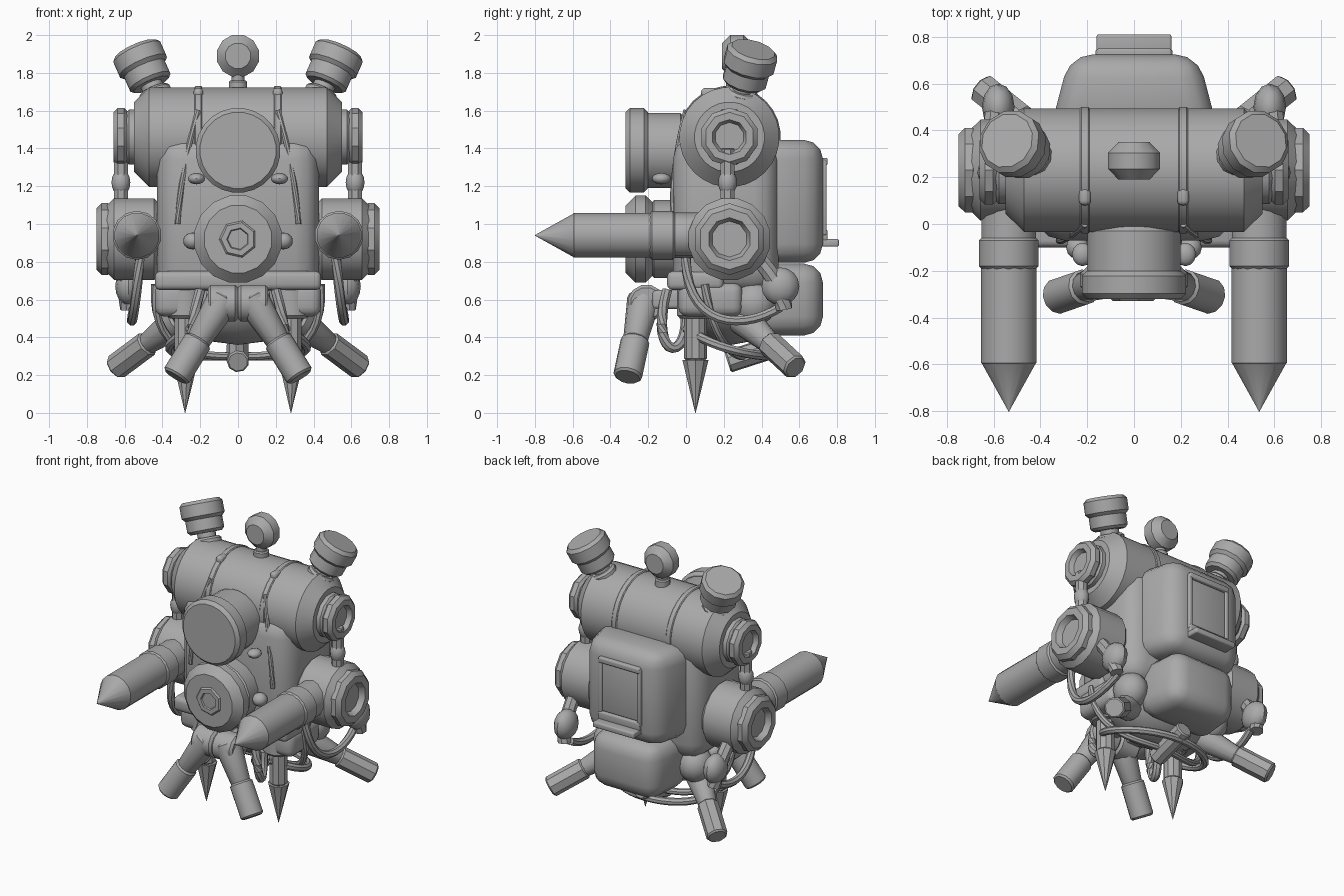
import bpy
import bmesh
import math
from mathutils import Vector

default_cube = bpy.data.objects.get("Cube")
if default_cube:
    bpy.data.objects.remove(default_cube, do_unlink=True)

shade = (.4, .4, .4, 1)
grey = bpy.data.materials.new("plain_grey")
grey.use_nodes = True
grey.diffuse_color = shade
grey.node_tree.nodes["Principled BSDF"].inputs["Base Color"].default_value = shade


def finish(name, bm):
    """Turn a bmesh into a shaded object."""
    bmesh.ops.recalc_face_normals(bm, faces=bm.faces)
    mesh = bpy.data.meshes.new(name)
    bm.to_mesh(mesh)
    bm.free()
    mesh.materials.append(grey)
    part = bpy.data.objects.new(name, mesh)
    bpy.context.collection.objects.link(part)
    bpy.ops.object.select_all(action='DESELECT')
    part.select_set(True)
    bpy.context.view_layer.objects.active = part
    bpy.ops.object.shade_smooth_by_angle(angle=math.radians(35))


def circle(centre, axis, radius, sides):
    turn = Vector(axis).to_track_quat('Z', 'Y')
    angles = [math.tau * (i + .5) / sides for i in range(sides)]
    return [centre + turn @ Vector((math.cos(a), math.sin(a), 0)) * radius for a in angles]


def skin(name, rings):
    """Join equal rings of points into a closed surface."""
    bm = bmesh.new()
    loops = [[bm.verts.new(point) for point in ring] for ring in rings]
    for near, far in zip(loops, loops[1:]):
        for i in range(len(near)):
            bm.faces.new((near[i - 1], near[i], far[i], far[i - 1]))
    bm.faces.new(loops[0])
    bm.faces.new(loops[-1])
    finish(name, bm)


def rod(name, start, end, radius, tip=1, sides=12, chamfer=.15, dish=False):
    """Chamfered round bar; tip scales the far radius, dish sinks the far face."""
    start, end = Vector(start), Vector(end)
    length = (end - start).length
    axis = (end - start) / length
    cut = min(chamfer * radius, length / 3)
    far = radius * tip
    profile = [(0, radius - cut), (cut, radius), (length - cut, far), (length, far - cut * tip)]
    if dish:
        profile += [(length, far * .6), (length - far * .2, far * .5)]
    skin(name, [circle(start + axis * along, axis, r, sides) for along, r in profile])


def spike(name, start, end, radius, sides=9):
    rod(name, start, end, radius, tip=.02, sides=sides, chamfer=.01)


def hose(name, points, radius):
    """Bent tube along a Bezier curve through its control points."""
    points = [Vector(point) for point in points]
    degree, steps = len(points) - 1, 14

    def at(t):
        return sum((p * math.comb(degree, i) * t ** i * (1 - t) ** (degree - i)
                    for i, p in enumerate(points)), Vector())
    path = [at(i / steps) for i in range(steps + 1)]
    rings = []
    for i, centre in enumerate(path):
        tangent = path[min(i + 1, steps)] - path[max(i - 1, 0)]
        rings.append(circle(centre, tangent, radius, 8))
    skin(name, rings)


def box(name, centre, size, bevel=.02, back=1):
    """Rounded box; back scales the width of its rear face."""
    bm = bmesh.new()
    bmesh.ops.create_cube(bm, size=1)
    for v in bm.verts:
        if v.co.y > 0:
            v.co.x *= back
        v.co = [c + p * s for c, p, s in zip(centre, v.co, size)]
    bmesh.ops.bevel(bm, geom=bm.edges[:], offset=bevel, segments=3, profile=.5,
                    affect='EDGES', clamp_overlap=True)
    finish(name, bm)


def ball(name, centre, size):
    bm = bmesh.new()
    bmesh.ops.create_uvsphere(bm, u_segments=12, v_segments=8, radius=1)
    for v in bm.verts:
        v.co = [c + p * s for c, p, s in zip(centre, v.co, size)]
    finish(name, bm)


# Body, horizontal barrel and lower hull
box("body", (0, .21, 1.05), (.86, .56, .84), bevel=.13)
barrel = Vector((0, .23, 1.46))
half = Vector((.55, 0, 0))
rod("upper_barrel", barrel - half, barrel + half, .265, sides=28, chamfer=.3)
ball("lower_hull", (0, .24, .62), (.4, .28, .26))
box("waist", (0, .05, .7), (.88, .3, .1), bevel=.03)

# Front ports
rod("upper_port_neck", (0, 0, 1.39), (0, -.25, 1.39), .2, sides=24)
rod("upper_port_rim", (0, -.2, 1.39), (0, -.32, 1.39), .225, sides=24, chamfer=.1)
rod("lower_port_neck", (0, 0, .92), (0, -.2, .92), .21, sides=16)
rod("lower_port_rim", (0, -.16, .92), (0, -.32, .92), .235, sides=16, chamfer=.25)
rod("lower_port_boss", (0, -.3, .92), (0, -.33, .92), .1, sides=7, dish=True)

# Back packs and framed hatch
box("back_pack", (0, .56, 1.12), (.72, .33, .65), bevel=.1, back=.76)
box("lower_back_pack", (0, .54, .6), (.58, .37, .38), bevel=.1, back=.86)
box("hatch", (0, .71, 1.14), (.28, .05, .34), bevel=.01)
for x in (-.15, .15):
    box("hatch_side_rail", (x, .71, 1.14), (.03, .07, .4), bevel=.01)
box("hatch_top_rail", (0, .71, 1.33), (.32, .08, .04), bevel=.01)
box("hatch_sill", (0, .71, .94), (.32, .08, .06), bevel=.01)
box("hatch_ledge", (0, .76, .9), (.32, .1, .04), bevel=.01)

# Centre lamp and underside nozzle
rod("centre_lamp_foot", (0, .26, 1.68), (0, .26, 1.76), .05)
rod("centre_lamp_stalk", (0, .26, 1.7), (0, .26, 1.85), .035)
rod("centre_lamp", (0, .35, 1.89), (0, .19, 1.89), .115, chamfer=.4)
rod("under_nozzle", (0, .5, .36), (0, .22, .27), .06, sides=9)

for side, s in (("left_", 1), ("right_", -1)):
    # Tilted top lamp, stacked along its own axis
    lamp = Vector((s * .42, .28, 1.65))
    tilt = Vector((s * .4, .25, .9)).normalized()
    rod(side + "top_lamp_foot", lamp, lamp + tilt * .07, .09)
    rod(side + "top_lamp_neck", lamp, lamp + tilt * .15, .06)
    rod(side + "top_lamp_base", lamp + tilt * .1, lamp + tilt * .22, .12)
    rod(side + "top_lamp_head", lamp + tilt * .19, lamp + tilt * .31, .14)

    # Barrel end cap, link and arm drum
    outward = Vector((s, 0, 0))
    rod(side + "end_cap", barrel + outward * .5, barrel + outward * .6, .15)
    rod(side + "end_cap_rim", barrel + outward * .58, barrel + outward * .66, .155, sides=10, dish=True)
    rod(side + "link", (s * .62, .22, 1.05), (s * .62, .22, 1.4), .04, sides=8)
    ball(side + "link_joint", (s * .62, .22, 1.22), (.05, .05, .07))
    drum = Vector((0, .23, .92))
    rod(side + "arm_drum", drum + outward * .4, drum + outward * .7, .22, sides=16, chamfer=.2)
    rod(side + "arm_drum_rim", drum + outward * .66, drum + outward * .75, .19, sides=10, dish=True)

    # Pointed forward arm
    arm = Vector((s * .535, 0, .94))
    forward = Vector((0, -1, 0))
    rod(side + "arm_root", arm - forward * .15, arm + forward * .08, .12, sides=14)
    rod(side + "arm_collar", arm + forward * .05, arm + forward * .2, .13, sides=14)
    rod(side + "arm_shaft", arm + forward * .18, arm + forward * .6, .12, sides=16, chamfer=.05)
    spike(side + "arm_point", arm + forward * .59, arm + forward * .8, .12, sides=16)

    # Barrel strap, clasp and lugs beside the ports
    strap = barrel + outward * .21
    rod(side + "strap", strap - outward * .02, strap + outward * .02, .272, sides=28, chamfer=.02)
    box(side + "strap_clasp", (s * .21, .12, 1.68), (.05, .08, .08))
    hose(side + "front_strap", [(s * .21, 0, 1.6), (s * .3, -.08, 1.3), (s * .32, -.07, 1)], .015)
    ball(side + "upper_port_lug", (s * .22, -.13, 1.24), (.045, .05, .03))
    ball(side + "lower_port_lug", (s * .24, -.1, .91), (.05, .05, .045))

    # Spiked leg
    foot = Vector((s * .28, .05, 0))
    up = Vector((0, 0, 1))
    rod(side + "leg_socket", foot + up * .7, foot + up * .5, .1)
    rod(side + "leg_shin", foot + up * .55, foot + up * .28, .06, sides=10)
    spike(side + "leg_spike", foot + up * .28, foot, .07)

    # Splayed front nozzle and its joint
    root, end = Vector((s * .07, -.22, .61)), Vector((s * .33, -.31, .19))
    rod(side + "front_nozzle_arm", root, root.lerp(end, .6), .09, tip=.7)
    rod(side + "front_nozzle", root.lerp(end, .53), end, .077, sides=12)
    rod(side + "nozzle_joint", (0, -.21, .58), (s * .16, -.21, .58), .1)
    box(side + "nozzle_bracket", (s * .1, -.08, .6), (.14, .2, .1))
    hose(side + "nozzle_hose", [(s * .2, -.1, .65), (s * .3, -.2, .3), (s * .2, 0, .25), (s * .2, 0, .5)], .028)

    # Splayed rear nozzle
    root, end = Vector((s * .3, .3, .5)), Vector((s * .65, .58, .24))
    rod(side + "rear_nozzle_arm", root, root.lerp(end, .6), .09, tip=.6)
    rod(side + "rear_nozzle", root.lerp(end, .5), end, .07, sides=8)

    # Hip pod, bulb and hanging hoses
    box(side + "hip_pod", (s * .34, .13, .6), (.2, .34, .18), bevel=.05)
    ball(side + "rear_hip_joint", (s * .33, .36, .58), (.11, .12, .12))
    ball(side + "bulb", (s * .58, .5, .67), (.07, .1, .1))
    hose(side + "bulb_stem", [(s * .6, .36, .84), (s * .6, .5, .7), (s * .58, .52, .55)], .045)
    hose(side + "drum_hose", [(s * .52, 0, .82), (s * .55, 0, .45), (s * .58, .3, .43), (s * .55, .5, .56)], .026)
    hose(side + "hip_hose", [(s * .44, .1, .68), (s * .46, .15, .3), (s * .2, .3, .3), (0, .3, .3)], .022)
    hose(side + "under_hose", [(s * .25, 0, .45), (s * .5, .2, .3), (s * .3, .46, .3), (0, .46, .3)], .025)
